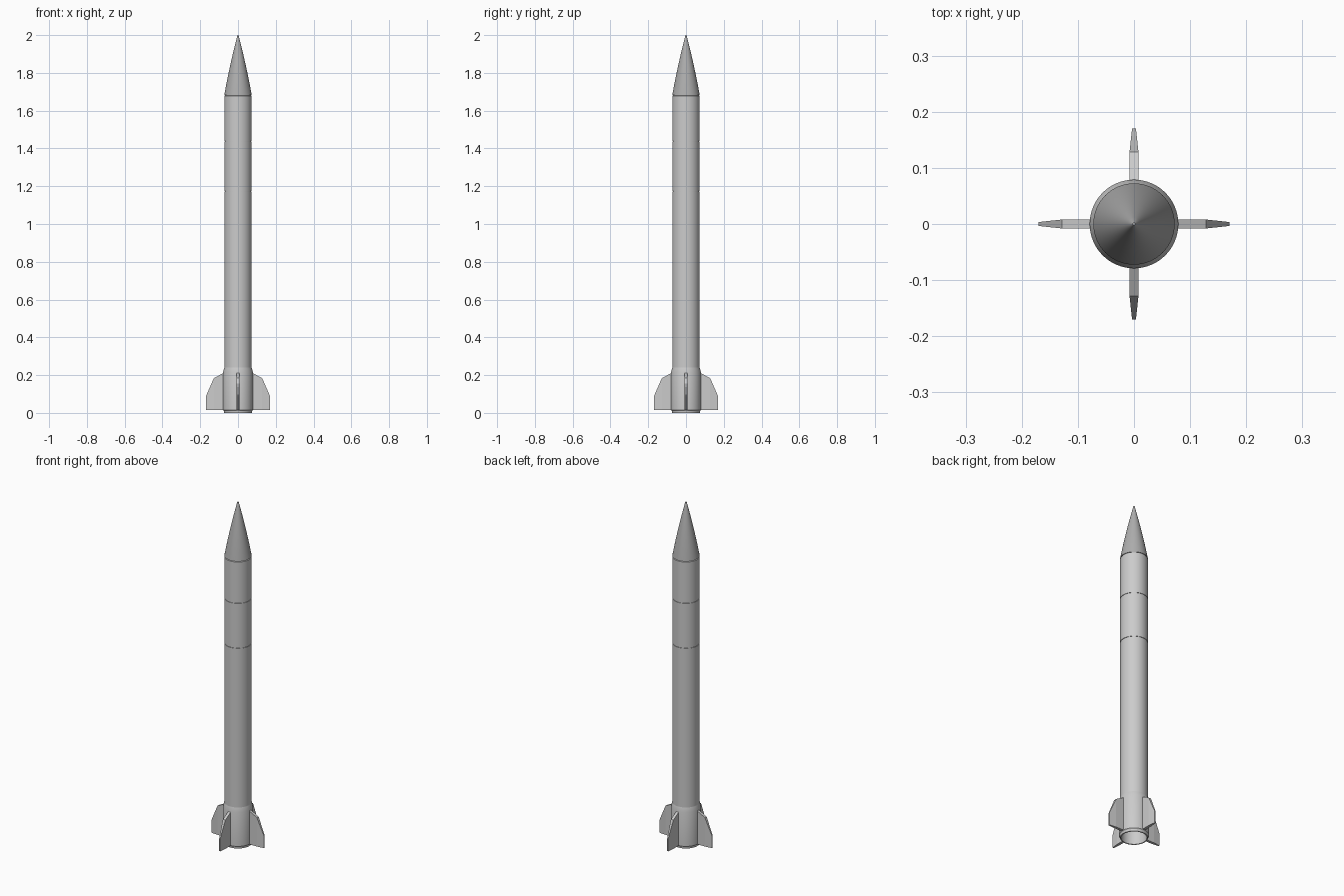
import bpy, bmesh, math

if "Cube" in bpy.data.objects:
    bpy.data.objects.remove(bpy.data.objects["Cube"])

SEG = 64


def smooth(obj, angle=30):
    bpy.ops.object.select_all(action='DESELECT')
    obj.select_set(True)
    bpy.context.view_layer.objects.active = obj
    bpy.ops.object.shade_smooth_by_angle(angle=math.radians(angle))


def make_object(name, bm):
    bmesh.ops.recalc_face_normals(bm, faces=bm.faces)
    mesh = bpy.data.meshes.new(name)
    bm.to_mesh(mesh)
    bm.free()
    obj = bpy.data.objects.new(name, mesh)
    bpy.context.collection.objects.link(obj)
    return obj


def lathe(name, profile):
    """Revolve (radius, z) points around the z axis."""
    bm = bmesh.new()
    verts = [bm.verts.new((r, 0, z)) for r, z in profile]
    edges = [bm.edges.new(pair) for pair in zip(verts, verts[1:])]
    bmesh.ops.spin(bm, geom=verts + edges, cent=(0, 0, 0), axis=(0, 0, 1),
                   angle=2 * math.pi, steps=SEG, use_duplicate=False)
    bmesh.ops.remove_doubles(bm, verts=bm.verts, dist=1e-5)
    obj = make_object(name, bm)
    smooth(obj)
    return obj


# Body sections, separated by thin seam grooves
R, GAP, DIP = 0.0725, 0.0015, 0.0025


def groove(z):
    return [(R, z - GAP), (R - DIP, z - GAP), (R - DIP, z + GAP), (R, z + GAP)]


# Tail skirt, with the open exhaust recess underneath
lathe("tail_section", [(0, 0.08), (0.066, 0.08), (0.067, 0), (0.073, 0),
                       (0.0745, 0.01), (0.079, 0.015), (0.079, 0.215), (R, 0.24)])

# Main tube
lathe("body_tube", [(R, 0.24)] + groove(1.174) + groove(1.437)
      + [(R, 1.678), (R - 0.004, 1.68), (0, 1.68)])

# Nose cone, slightly curved with a small blunt tip
nose_z, nose_h = 1.683, 0.313
nose_profile = [(0, 1.679), (R - 0.004, 1.679), (R - 0.004, nose_z)]
for i in range(11):
    t = i / 10
    nose_profile.append((0.004 + (R - 0.004) * (1 - t) + 0.012 * t * (1 - t),
                         nose_z + nose_h * t))
nose_profile += [(0.0025, 1.999), (0, 2.0)]
nose = lathe("nose_cone", nose_profile)
dark = bpy.data.materials.new("dark_grey")
dark.diffuse_color = (0.42, 0.42, 0.42, 1)
dark.use_nodes = True
dark.node_tree.nodes["Principled BSDF"].inputs["Base Color"].default_value = dark.diffuse_color
nose.data.materials.append(dark)

# Four fins: full thickness near the root, tapering to a thin tip
fin_outline = [(0.070, 0.015, 0.008), (0.128, 0.015, 0.008), (0.170, 0.015, 0.0035),
               (0.170, 0.088, 0.0035), (0.128, 0.184, 0.008), (0.070, 0.215, 0.008)]
for k in range(4):
    bm = bmesh.new()
    a, b = [[bm.verts.new((x, s * h, z)) for x, z, h in fin_outline] for s in (-1, 1)]
    for side in (a, b):
        bm.faces.new([side[i] for i in (0, 1, 4, 5)])
        bm.faces.new([side[i] for i in (1, 2, 3, 4)])
    for i in range(6):
        j = (i + 1) % 6
        bm.faces.new((a[i], a[j], b[j], b[i]))
    fin = make_object(f"fin_{k + 1}", bm)
    fin.rotation_euler.z = k * math.pi / 2
